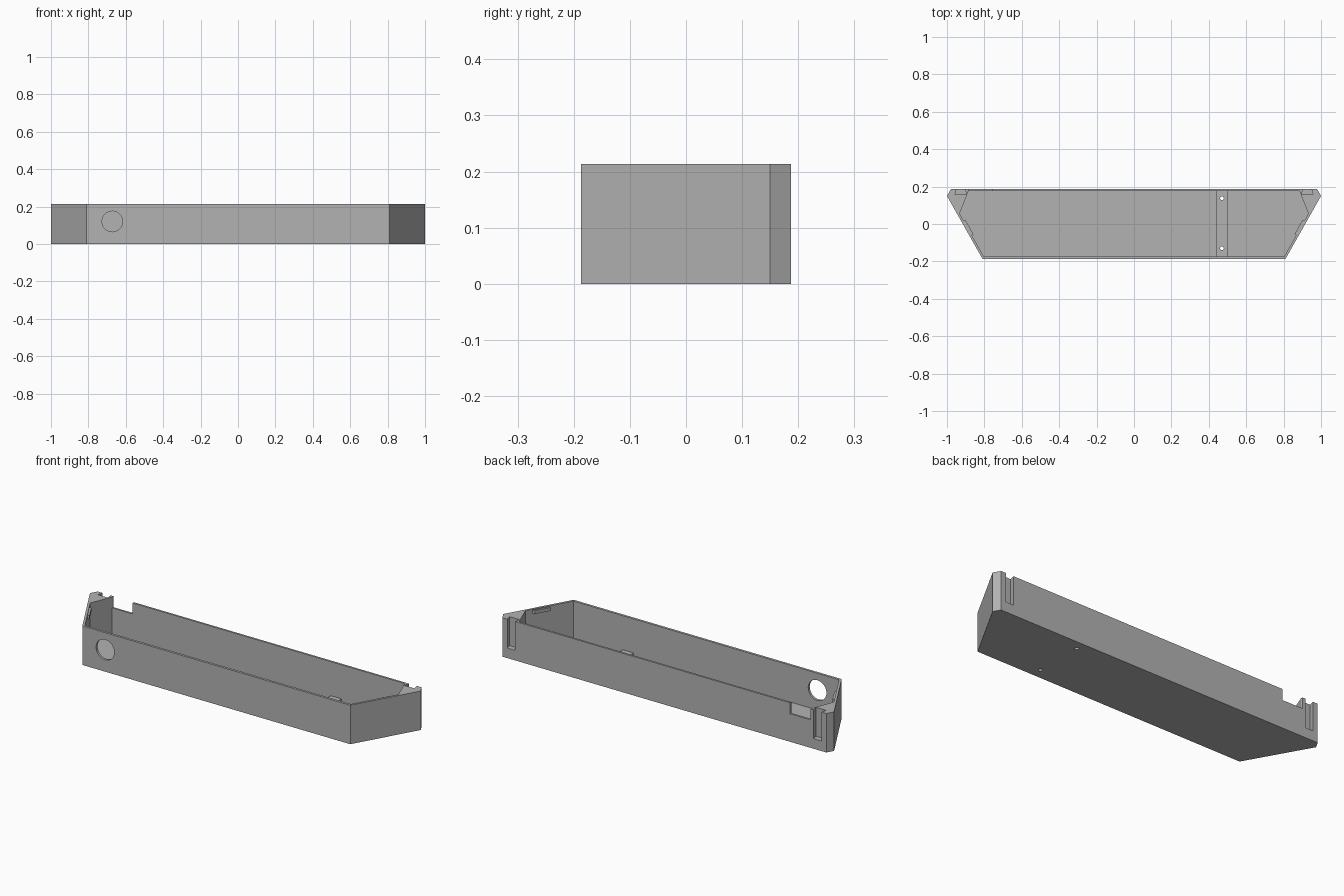
import bpy, bmesh, math
from mathutils import Matrix

if "Cube" in bpy.data.objects:
    bpy.data.objects.remove(bpy.data.objects["Cube"])

HEIGHT, FLOOR = 0.213, 0.012

grey = bpy.data.materials.new("matte grey")
grey.use_nodes = True
colour = (0.45, 0.45, 0.45, 1)
grey.diffuse_color = colour
grey.node_tree.nodes["Principled BSDF"].inputs["Base Color"].default_value = colour


def add_object(name, bm):
    bmesh.ops.recalc_face_normals(bm, faces=bm.faces)
    mesh = bpy.data.meshes.new(name)
    bm.to_mesh(mesh)
    bm.free()
    mesh.materials.append(grey)
    obj = bpy.data.objects.new(name, mesh)
    bpy.context.collection.objects.link(obj)
    return obj


def prism(name, outline, low, high):
    bm = bmesh.new()
    face = bm.faces.new([bm.verts.new((x, y, low)) for x, y in outline])
    new = bmesh.ops.extrude_face_region(bm, geom=[face])["geom"]
    verts = [v for v in new if isinstance(v, bmesh.types.BMVert)]
    bmesh.ops.translate(bm, verts=verts, vec=(0, 0, high - low))
    return add_object(name, bm)


def block(name, x0, x1, y0, y1, z0, z1):
    return prism(name, [(x0, y0), (x1, y0), (x1, y1), (x0, y1)], z0, z1)


def rod(name, centre, radius, depth, axis="Z", sides=32):
    bm = bmesh.new()
    turn = Matrix.Rotation(math.pi / 2, 4, "X") if axis == "Y" else Matrix()
    bmesh.ops.create_cone(bm, cap_ends=True, segments=sides, radius1=radius,
                          radius2=radius, depth=depth,
                          matrix=Matrix.Translation(centre) @ turn)
    return add_object(name, bm)


def cut(target, cutters):
    for cutter in cutters:
        cutter.hide_render = True
        mod = target.modifiers.new("cut", "BOOLEAN")
        mod.operation, mod.solver, mod.object = "DIFFERENCE", "EXACT", cutter
    graph = bpy.context.evaluated_depsgraph_get()
    mesh = bpy.data.meshes.new_from_object(target.evaluated_get(graph))
    target.modifiers.clear()
    target.data = mesh


def mirrored(half):
    return half + [(-x, y) for x, y in reversed(half)]


def flip(outline, side):
    return [(x * side, y) for x, y in outline]


# Tray shell with thin walls and solid rear corners
tray = prism("tray", mirrored([(0.81, -0.187), (1, 0.15), (0.979, 0.187)]), 0, HEIGHT)
cavity = prism("cavity_cutter",
               mirrored([(0.803, -0.174), (0.932, 0.055), (0.885, 0.176)]), FLOOR, 0.3)

# Dovetail mounting slots in the rear corners
dovetail = [(0.957, 0.157), (0.895, 0.157), (0.906, 0.2), (0.946, 0.2)]
slots = [prism("slot_cutter", flip(dovetail, s), 0.055, 0.3) for s in (-1, 1)]

# Cable hole in the front wall and notch in the rear wall
cable_hole = rod("cable_hole_cutter", (-0.672, -0.18, 0.12), 0.055, 0.1, "Y", 48)
notch = block("notch_cutter", -0.885, -0.76, 0.165, 0.2, 0.153, 0.3)

# Reinforcing strip across the floor, with two screw holes
strip = block("floor_strip", 0.438, 0.503, -0.176, 0.178, FLOOR - 0.002, 0.027)
screws = [rod("screw_cutter", (0.47, y, 0), 0.01, 0.2) for y in (-0.13, 0.138)]

cutters = [cavity, *slots, cable_hole, notch, *screws]
cut(tray, cutters)
cut(strip, screws)
for cutter in cutters:
    bpy.data.objects.remove(cutter)

# Small catches at the top of the sloping end walls
catch = [(0.870, -0.063), (0.858, -0.056), (0.900, 0.02), (0.918, 0.022)]
for side, label in ((1, "left"), (-1, "right")):
    prism(label + "_catch", flip(catch, side), 0.19, 0.208)
